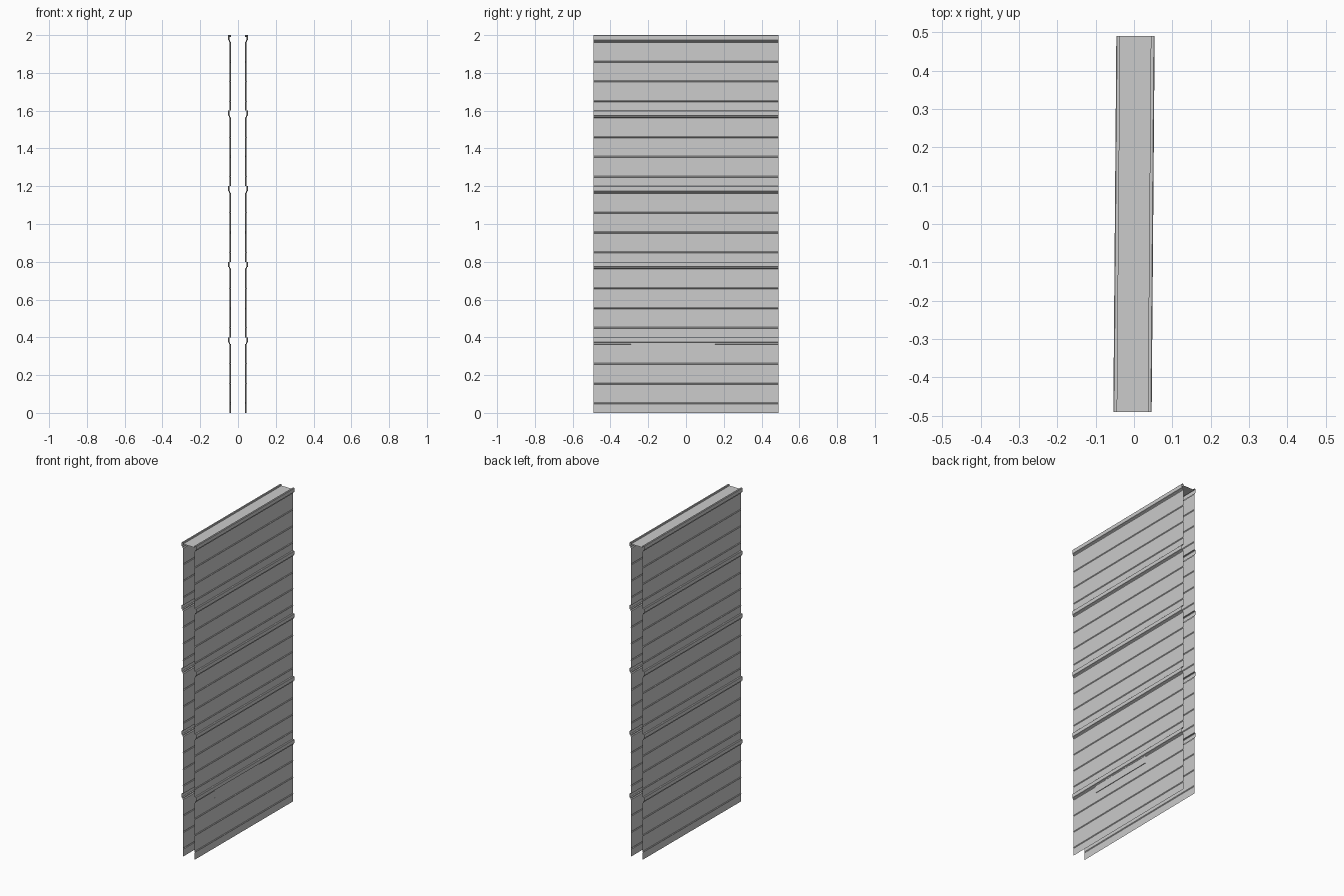
import bpy, bmesh, math

if "Cube" in bpy.data.objects:
    bpy.data.objects.remove(bpy.data.objects["Cube"])

HALF_Y, WALL, RIB = 0.49, 0.040, 0.050
YAW = math.radians(-0.46)          # whole panel is turned very slightly


def sheet(name, profile, y0=-HALF_Y, y1=HALF_Y):
    """Sweep an x-z profile along y into a thin sheet."""
    bm = bmesh.new()
    rows = [(bm.verts.new((x, y0, z)), bm.verts.new((x, y1, z))) for x, z in profile]
    for (a, b), (c, d) in zip(rows, rows[1:]):
        bm.faces.new((a, b, d, c))
    me = bpy.data.meshes.new(name)
    bm.to_mesh(me)
    bm.free()
    ob = bpy.data.objects.new(name, me)
    bpy.context.collection.objects.link(ob)
    ob.rotation_euler.z = YAW
    return ob


def slat_profile(z, side):
    """One slat: flat face, small crease ridges, stepped rib along the top."""
    pts = [(WALL, z)]
    for dz in (0.05, 0.155, 0.26):
        pts += [(WALL, z + dz - 0.004), (WALL + 0.003, z + dz), (WALL, z + dz + 0.004)]
    pts += [(WALL, z + 0.362), (WALL + 0.005, z + 0.366), (WALL + 0.005, z + 0.372),
            (RIB, z + 0.375), (RIB, z + 0.398), (RIB - 0.002, z + 0.4)]
    pts.append((WALL, z + 0.4))
    return [(side * x, zz) for x, zz in pts]


# Five stacked slats on each side
for label, side in (("right", 1), ("left", -1)):
    for i in range(5):
        sheet(f"{label}_slat_{i + 1}", slat_profile(0.4 * i, side))

# Top cap, slightly recessed between the two rims
sheet("top_cap", [(-WALL, 2.0), (-WALL, 1.99), (WALL, 1.99), (WALL, 2.0)])

# Shallow grip plate under the lowest rib
sheet("grip_plate", [(WALL, 0.32), (WALL + 0.004, 0.32),
                     (WALL + 0.004, 0.366), (WALL, 0.366)], -0.29, 0.155)
